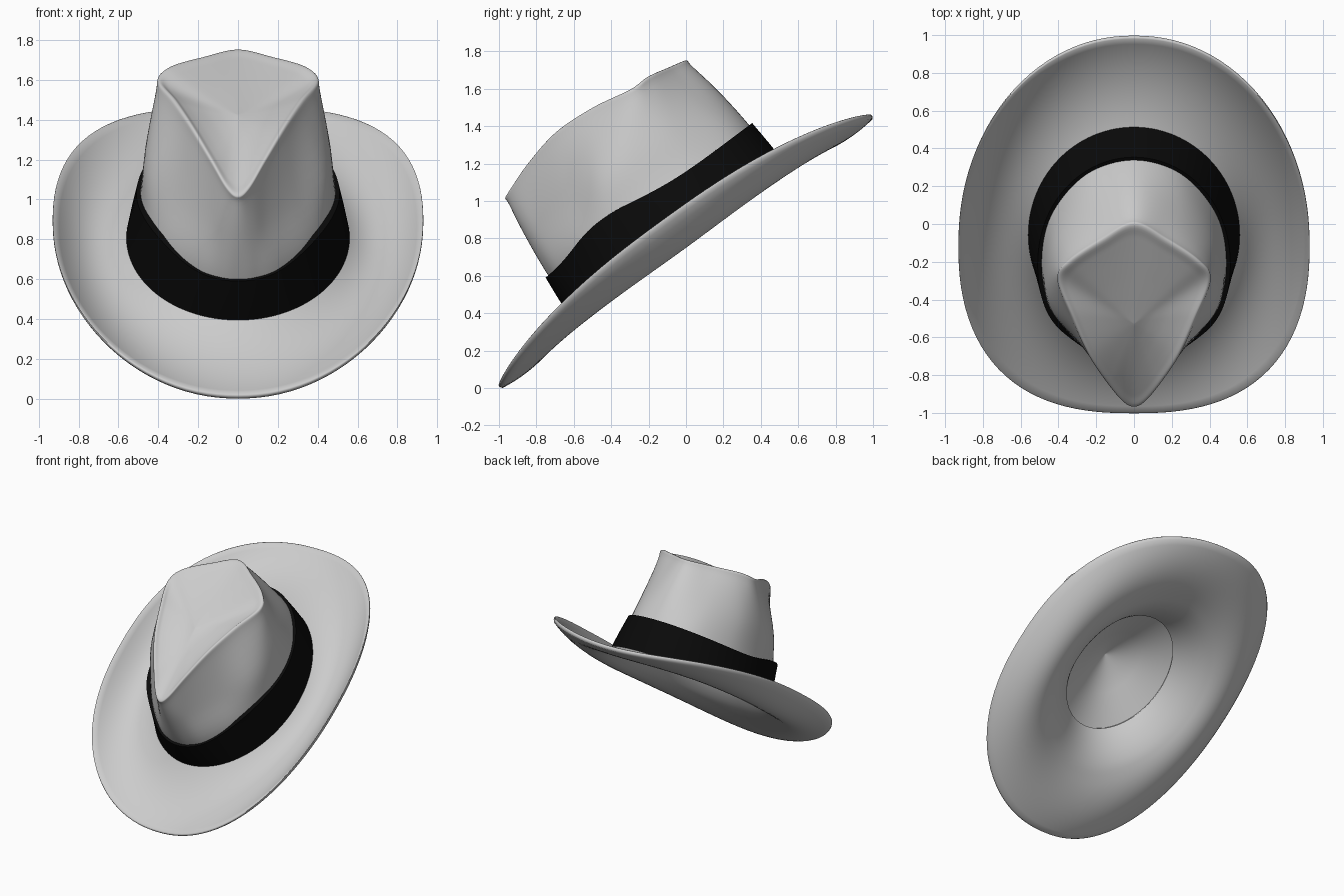
import bpy, bmesh, math
from mathutils import Vector, Matrix

if "Cube" in bpy.data.objects:
    bpy.data.objects.remove(bpy.data.objects["Cube"])

# Everything is modelled upright, then tipped forward onto the brim's front tip
TILT = Matrix.Translation((0, 0, 0.9)) @ Matrix.Rotation(math.radians(36), 4, 'X')
N = 112
CY = -0.1


def catmull(a, b, c, d, t):
    return 0.5 * (2 * b + (c - a) * t + (2 * a - 5 * b + 4 * c - d) * t * t
                  + (3 * b - a - 3 * c + d) * t ** 3)


def bump(t, centre, width):
    t = abs((t + math.pi) % (2 * math.pi) - math.pi)
    return math.exp(-((math.degrees(t) - centre) / width) ** 2)


def oval(a, b, z, angles=None, power=2.0, pinch=0.0):
    pts = []
    for t in angles or [2 * math.pi * i / N for i in range(N)]:
        s, c = math.sin(t), math.cos(t)
        r = (abs(s) ** power + abs(c) ** power) ** (-1 / power)
        r *= 1 - pinch * bump(t, 140, 20)
        pts.append(Vector((a * r * s, CY + b * r * c, z(t) if callable(z) else z)))
    return pts


def smooth_ring(half, steps=8):
    pts = half + [Vector((-p.x, p.y, p.z)) for p in half[-2:0:-1]]
    n = len(pts)
    return [catmull(pts[i - 1], pts[i], pts[(i + 1) % n], pts[(i + 2) % n], s / steps)
            for i in range(n) for s in range(steps)]


def smooth_rings(rings, steps):
    out, m = [], len(rings) - 1
    for i in range(m):
        q = [rings[max(0, min(m, i + k))] for k in (-1, 0, 1, 2)]
        for s in range(steps):
            out.append([catmull(*p, s / steps) for p in zip(*q)])
    return out + [rings[-1]]


def loft(name, rings, cap_end=False, closed=False):
    bm = bmesh.new()
    vs = [[bm.verts.new(p) for p in r] for r in rings]
    pairs = list(zip(vs, vs[1:])) + ([(vs[-1], vs[0])] if closed else [])
    for r0, r1 in pairs:
        n = len(r0)
        for i in range(n):
            j = (i + 1) % n
            bm.faces.new((r0[i], r0[j], r1[j], r1[i]))
    if cap_end:
        bm.faces.new(vs[-1])
    bmesh.ops.recalc_face_normals(bm, faces=bm.faces)
    me = bpy.data.meshes.new(name)
    bm.to_mesh(me)
    bm.free()
    me.transform(TILT)
    ob = bpy.data.objects.new(name, me)
    bpy.context.collection.objects.link(ob)
    bpy.ops.object.select_all(action='DESELECT')
    ob.select_set(True)
    bpy.context.view_layer.objects.active = ob
    bpy.ops.object.shade_smooth_by_angle(angle=math.radians(60))
    return ob


# Crown: oval base, pinched middle, rounded teardrop ridge, shallow top
angles = [math.radians(d) for d in (0, 30, 60, 85, 108, 130, 155, 170, 180)]
ridge = [Vector(p) for p in (
    (0, .50, .69), (.17, .41, .71), (.34, .29, .735), (.40, .17, .735),
    (.325, -.05, .775), (.235, -.29, .785), (.135, -.51, .738),
    (.055, -.665, .683), (0, -.71, .665))]
middle = [Vector((x, y, .45)) for x, y in (
    (0, .545), (.23, .435), (.41, .22), (.465, -.02), (.435, -.24),
    (.30, -.44), (.16, -.625), (.08, -.715), (0, -.745))]
halves = [oval(.53, .68, -.03, angles, pinch=.02),
          oval(.49, .67, .22, angles, pinch=.04),
          middle,
          [m.lerp(r, .8) for m, r in zip(middle, ridge)],
          ridge]
for k in (.88, .72, .5, .3, .15, .01):
    halves.append([Vector((p.x * k, -.12 + (p.y + .12) * k,
                           p.z * k ** 2 + .735 * (1 - k ** 2) - .05 * k * (1 - k)))
                   for p in ridge])
loft("crown", smooth_rings([smooth_ring(h) for h in halves], 5), cap_end=True)


# Band: dark ribbon, taller at the front corners
def band_top(t):
    return .20 + .01 * math.cos(t) + .07 * bump(t, 114, 28)


band = loft("band", [
    oval(.56, .705, -.04), oval(.54, .70, .07, pinch=.02),
    oval(.51, .69, band_top, pinch=.04), oval(.48, .665, band_top, pinch=.05),
    oval(.53, .68, -.03, pinch=.03)], closed=True)
black = bpy.data.materials.new("band_black")
black.diffuse_color = (.003, .003, .003, 1)
black.use_nodes = True
black.node_tree.nodes["Principled BSDF"].inputs["Base Color"].default_value = black.diffuse_color
band.data.materials.append(black)


# Brim: sides curl up, front and back dip down
def brim_ring(f, drop):
    def z(t):
        edge = .08 - .2 * abs(math.cos(t)) ** 2.6
        dip = .045 + .065 * math.sin(t) ** 2
        return -.03 + (edge + .03) * f - 4 * dip * f * (1 - f) - drop
    return oval(.54 + .39 * f, .68 + .552 * f, z, power=2 + .22 * f)


steps = [i / 14 for i in range(15)]
rings = [brim_ring(f * .985, 0) for f in steps]
rings += [brim_ring(.997, .006), brim_ring(1, .014), brim_ring(.995, .022)]
rings += [brim_ring(f * .98, .03) for f in reversed(steps[2:])]
# Underside funnels up to the head opening, closed by a shallow cone
funnel = [rings[-1], oval(.54, .68, -.062), oval(.48, .60, -.01), oval(.42, .525, .06),
          oval(.375, .465, .13)]
rings += smooth_rings(funnel, 3)[1:]
rings += [oval(.385, .475, .15), oval(.20, .25, .27), oval(.005, .006, .40)]
loft("brim", rings, cap_end=True)
